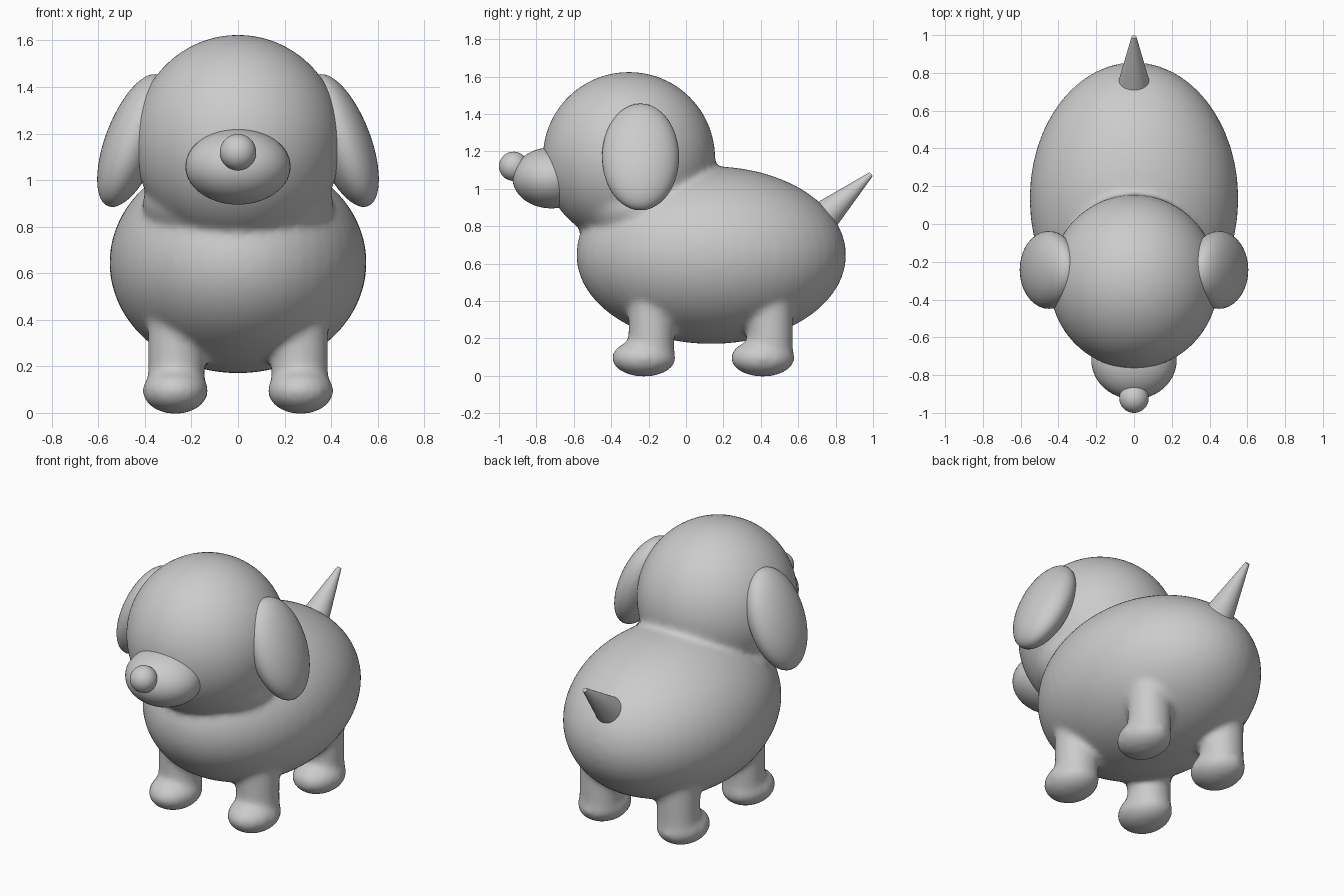
import bpy, bmesh, math
from mathutils import Matrix, Vector

if "Cube" in bpy.data.objects:
    bpy.data.objects.remove(bpy.data.objects["Cube"])

grey = bpy.data.materials.new("light_grey")
grey.diffuse_color = (0.6, 0.6, 0.6, 1)
grey.use_nodes = True
grey.node_tree.nodes["Principled BSDF"].inputs["Base Color"].default_value = grey.diffuse_color


def add_ellipsoid(bm, centre, radii, tilt=0.0):
    m = (Matrix.Translation(centre) @ Matrix.Rotation(tilt, 4, 'Y')
         @ Matrix.Diagonal((*radii, 1)))
    bmesh.ops.create_uvsphere(bm, u_segments=48, v_segments=28, radius=1, matrix=m)


def add_cone(bm, start, end, r1, r2):
    a, b = Vector(start), Vector(end)
    m = (Matrix.Translation((a + b) / 2)
         @ (b - a).to_track_quat('Z', 'Y').to_matrix().to_4x4())
    bmesh.ops.create_cone(bm, cap_ends=True, segments=48, radius1=r1, radius2=r2,
                          depth=(b - a).length, matrix=m)


def finish(bm, name):
    me = bpy.data.meshes.new(name)
    bm.to_mesh(me)
    bm.free()
    me.materials.append(grey)
    ob = bpy.data.objects.new(name, me)
    bpy.context.collection.objects.link(ob)
    bpy.ops.object.select_all(action='DESELECT')
    bpy.context.view_layer.objects.active = ob
    ob.select_set(True)
    bpy.ops.object.shade_smooth_by_angle(angle=math.radians(40))
    return ob


# torso, head, neck, legs and paws, melted into one soft form
bm = bmesh.new()
add_ellipsoid(bm, (0, 0.135, 0.645), (0.553, 0.722, 0.475))
add_ellipsoid(bm, (0, -0.305, 1.165), (0.448, 0.462, 0.46))
add_ellipsoid(bm, (0, -0.24, 0.90), (0.41, 0.36, 0.2))
for x in (-0.265, 0.265):
    for leg_y, paw_y in ((-0.185, -0.225), (0.45, 0.41)):
        add_cone(bm, (x, leg_y, 0.08), (x, leg_y, 0.55), 0.122, 0.122)
        add_ellipsoid(bm, (x * 1.015, paw_y, 0.095), (0.142, 0.172, 0.1))
body = finish(bm, "body_head_and_legs")
remesh = body.modifiers.new("melt", 'REMESH')
remesh.mode = 'VOXEL'
remesh.voxel_size = 0.017
remesh.use_smooth_shade = True
soft = body.modifiers.new("soften", 'SMOOTH')
soft.factor = 0.5
soft.iterations = 14

# floppy ears
for side, label in ((1, "right"), (-1, "left")):
    bm = bmesh.new()
    add_ellipsoid(bm, (0.45 * side, -0.243, 1.17), (0.119, 0.206, 0.302),
                  -side * math.radians(21))
    finish(bm, "ear_" + label)

# muzzle and nose
bm = bmesh.new()
add_ellipsoid(bm, (0, -0.72, 1.058), (0.226, 0.208, 0.163))
finish(bm, "muzzle")
bm = bmesh.new()
add_ellipsoid(bm, (0, -0.922, 1.12), (0.078, 0.078, 0.078))
finish(bm, "nose")

# pointed tail
bm = bmesh.new()
add_cone(bm, (0, 0.69, 0.807), (0, 0.99, 1.078), 0.1, 0.013)
finish(bm, "tail")
